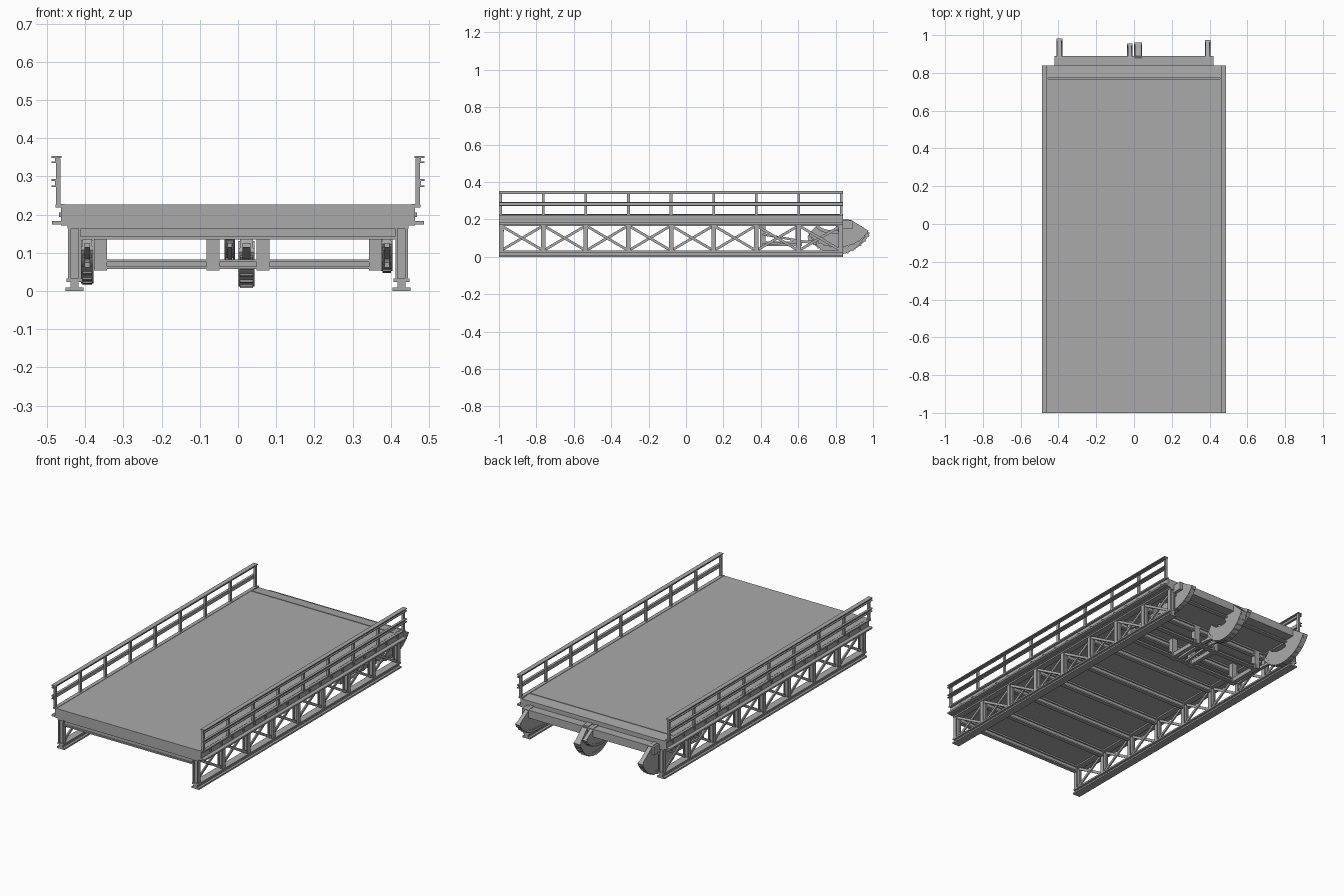
import bpy, bmesh, math
from mathutils import Vector

old = bpy.data.objects.get("Cube")
if old:
    bpy.data.objects.remove(old)

steel = bpy.data.materials.new("steel_grey")
steel.use_nodes = True
GREY = (0.4, 0.4, 0.4, 1)
steel.diffuse_color = GREY
steel.node_tree.nodes["Principled BSDF"].inputs["Base Color"].default_value = GREY

FRONT, BACK, BAYS = -1.0, 0.84, 8
BAY = (BACK - FRONT - 0.02) / BAYS
STATIONS = [FRONT + 0.01 + i * BAY for i in range(BAYS + 1)]
MID = (FRONT + BACK) / 2
SPAN = BACK - FRONT


def finish(name, bm):
    bmesh.ops.recalc_face_normals(bm, faces=bm.faces)
    mesh = bpy.data.meshes.new(name)
    bm.to_mesh(mesh)
    bm.free()
    mesh.materials.append(steel)
    obj = bpy.data.objects.new(name, mesh)
    bpy.context.collection.objects.link(obj)
    return obj


def box(bm, x0, x1, y0, y1, z0, z1):
    v = bmesh.ops.create_cube(bm, size=1)["verts"]
    bmesh.ops.scale(bm, vec=(x1 - x0, y1 - y0, z1 - z0), verts=v)
    bmesh.ops.translate(bm, vec=((x0 + x1) / 2, (y0 + y1) / 2, (z0 + z1) / 2), verts=v)


def prism(bm, outline, x0, x1):
    """Extrude a (y, z) outline along x."""
    face = bm.faces.new([bm.verts.new((x0, y, z)) for y, z in outline])
    ext = bmesh.ops.extrude_face_region(bm, geom=[face])["geom"]
    moved = [g for g in ext if isinstance(g, bmesh.types.BMVert)]
    bmesh.ops.translate(bm, vec=(x1 - x0, 0, 0), verts=moved)


def bar(bm, a, b, width, x0, x1):
    """Straight bar between two (y, z) points."""
    a, b = Vector(a), Vector(b)
    d = (b - a).normalized() * width / 2
    n = Vector((-d.y, d.x))
    prism(bm, [a + n, b + n, b - n, a - n], x0, x1)


def mirrored(name, bm):
    obj = finish(name, bm)
    mod = obj.modifiers.new("both_sides", "MIRROR")
    mod.use_axis[0] = True
    return obj


# Road deck with a hinged end plate behind a narrow seam
bm = bmesh.new()
box(bm, -0.46, 0.46, FRONT, 0.768, 0.172, 0.226)
box(bm, -0.46, 0.46, 0.768, 0.773, 0.172, 0.216)
prism(bm, [(0.773, 0.172), (0.773, 0.226), (BACK, 0.22), (BACK, 0.172)], -0.46, 0.46)
finish("deck", bm)

# Edge beams: fascia, flange, kerb and bolt heads
bm = bmesh.new()
box(bm, 0.455, 0.464, FRONT, BACK, 0.172, 0.228)
box(bm, 0.44, 0.487, FRONT, BACK, 0.174, 0.183)
box(bm, 0.455, 0.478, FRONT, BACK, 0.219, 0.227)
for i in range(18):
    y = FRONT + 0.08 + i * 0.1
    box(bm, 0.464, 0.469, y, y + 0.012, 0.194, 0.206)
mirrored("edge_beams", bm)

# Side trusses
bm = bmesh.new()
box(bm, 0.405, 0.452, FRONT, BACK, 0.0, 0.009)
box(bm, 0.418, 0.439, FRONT, BACK, 0.009, 0.024)
box(bm, 0.408, 0.449, FRONT, BACK, 0.024, 0.033)
box(bm, 0.41, 0.447, FRONT, BACK, 0.164, 0.174)
mirrored("truss_chords", bm)
bm = bmesh.new()
for y in STATIONS:
    c = min(max(y, FRONT + 0.012), BACK - 0.012)
    box(bm, 0.412, 0.418, c - 0.012, c + 0.012, 0.033, 0.166)
    box(bm, 0.418, 0.438, c - 0.004, c + 0.004, 0.033, 0.166)
    box(bm, 0.438, 0.445, c - 0.012, c + 0.012, 0.033, 0.166)
mirrored("truss_posts", bm)
bm = bmesh.new()
for y in STATIONS[:-1]:
    a, b = y + 0.012, y + BAY - 0.012
    bar(bm, (a, 0.04), (b, 0.16), 0.014, 0.42, 0.428)
    bar(bm, (a, 0.16), (b, 0.04), 0.014, 0.43, 0.438)
mirrored("truss_braces", bm)

# Railings: posts and outward-facing channel rails
bm = bmesh.new()
for y in STATIONS:
    c = min(max(y, FRONT + 0.007), BACK - 0.007)
    box(bm, 0.465, 0.477, c - 0.007, c + 0.007, 0.22, 0.347)
mirrored("rail_posts", bm)
bm = bmesh.new()
for low, high, inner in ((0.273, 0.293, 0.476), (0.335, 0.353, 0.462)):
    box(bm, 0.474, 0.479, FRONT, BACK, low, high)
    box(bm, 0.476, 0.488, FRONT, BACK, low, low + 0.004)
    box(bm, inner, 0.488, FRONT, BACK, high - 0.005, high)
mirrored("rails", bm)

# Floor girders under the deck, I-shaped
bm = bmesh.new()
for y in STATIONS:
    c = min(max(y, FRONT + 0.014), BACK - 0.014)
    box(bm, -0.414, 0.414, c - 0.012, c + 0.012, 0.135, 0.143)
    box(bm, -0.414, 0.414, c - 0.004, c + 0.004, 0.143, 0.165)
    box(bm, -0.414, 0.414, c - 0.012, c + 0.012, 0.163, 0.172)
finish("floor_girders", bm)

# Rear ledge carrying the toothed arms
bm = bmesh.new()
box(bm, -0.42, 0.42, 0.82, 0.89, 0.15, 0.195)
finish("rear_ledge", bm)

# Machinery frame hung under the rear bays
bm = bmesh.new()
for y in (0.41, 0.6):
    box(bm, -0.36, 0.36, y - 0.012, y + 0.012, 0.058, 0.064)
    box(bm, -0.36, 0.36, y - 0.004, y + 0.004, 0.064, 0.076)
    box(bm, -0.36, 0.36, y - 0.012, y + 0.012, 0.076, 0.082)
    for x in (-0.36, -0.065, 0.065, 0.36):
        box(bm, x - 0.017, x + 0.017, y - 0.015, y + 0.015, 0.054, 0.172)
for x in (-0.36, -0.065, 0.065, 0.36):
    box(bm, x - 0.012, x + 0.012, 0.41, 0.62, 0.058, 0.082)
finish("machinery_frame", bm)


# Curved toothed arms, each set at its own angle
def toothed_arm(name, x, half, tip, low):
    bm = bmesh.new()
    mid_y, top = 0.81, 0.2
    reach, drop = tip - mid_y, top - low
    outer, inner = [], []
    for i in range(25):
        t = math.radians(-24 - i * 5.2)
        outer.append((mid_y + reach * 1.05 * math.cos(t), top + drop * math.sin(t)))
        inner.append((mid_y - 0.02 + reach * 0.66 * math.cos(t),
                      top + drop * 0.5 * math.sin(t)))
    heel = [(0.88, 0.198), (0.80, 0.2), (0.80, 0.165)]
    prism(bm, outer + inner[:8:-1] + heel[::-1], x - half, x + half)
    # Side flange following the rim
    rim = [(mid_y + (y - mid_y) * 0.93, top + (z - top) * 0.9) for y, z in outer]
    prism(bm, outer + rim[::-1], x - half - 0.004, x + half + 0.004)
    # Rack teeth
    for i in range(1, 24, 2):
        y, z = outer[i]
        d = Vector((y - mid_y, z - top)).normalized() * 0.007
        bar(bm, (y - d.x, z - d.y), (y + d.x * 0.6, z + d.y * 0.6), 0.009, x - half, x + half)
    # Tie rods back to the frame
    bar(bm, (0.41, 0.12), (0.7, 0.07), 0.012, x - half * 0.6, x + half * 0.6)
    bar(bm, (0.41, 0.068), (0.7, 0.085), 0.012, x - half * 0.6, x + half * 0.6)
    finish(name, bm)


toothed_arm("arm_right", -0.395, 0.012, 0.99, 0.02)
toothed_arm("arm_centre_right", -0.022, 0.010, 0.962, 0.083)
toothed_arm("arm_centre_left", 0.022, 0.017, 0.968, 0.012)
toothed_arm("arm_left", 0.39, 0.011, 0.982, 0.052)
